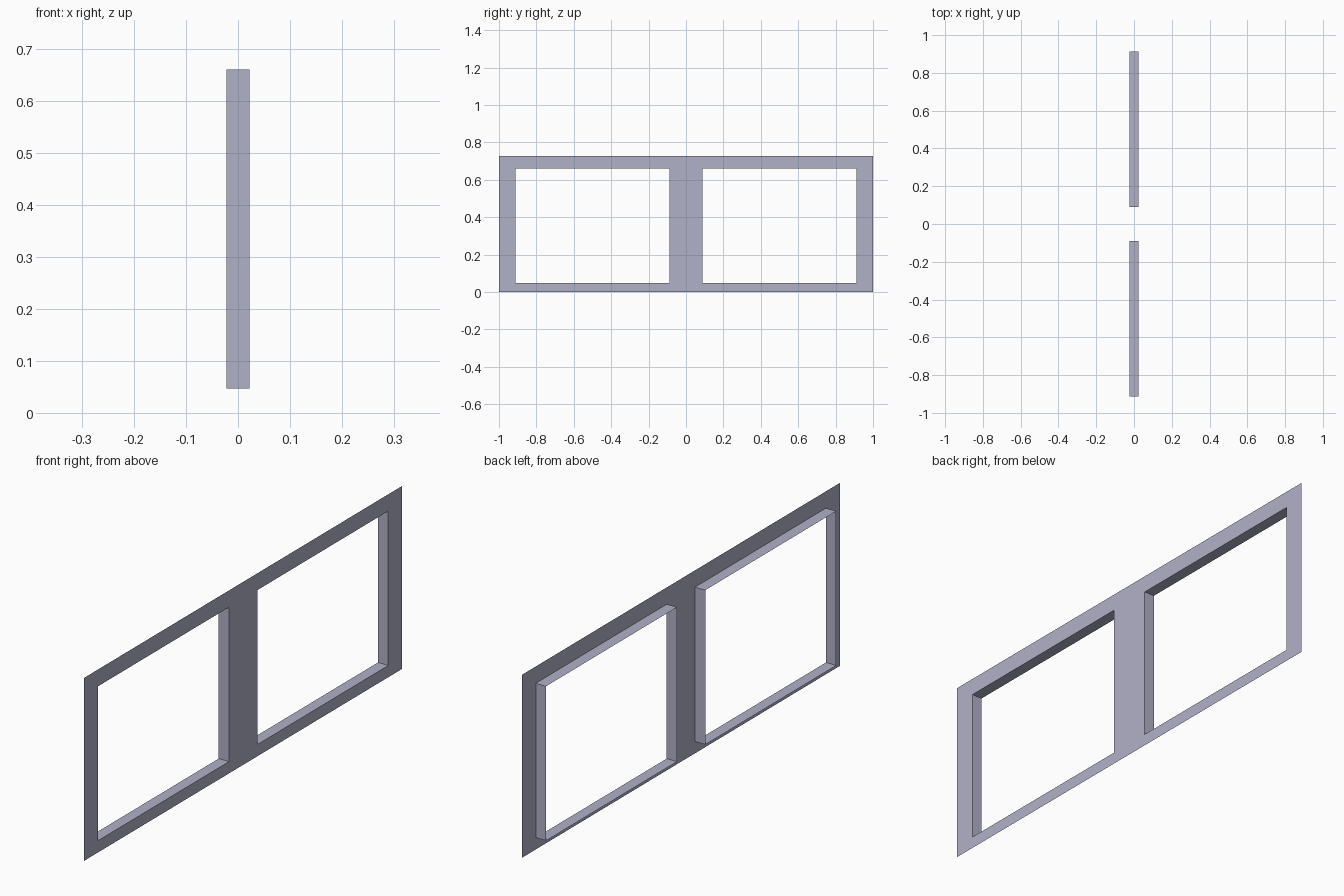
import bpy, bmesh

if "Cube" in bpy.data.objects:
    bpy.data.objects.remove(bpy.data.objects["Cube"])

# Main dimensions
DEPTH = 0.0225                   # half depth of the window linings
TOP = 0.728
Z0, Z1 = 0.047, 0.661            # opening sill and head
Y0, Y1 = 0.089, 0.912            # opening inner and outer side

grey = bpy.data.materials.new("pale blue grey")
grey.diffuse_color = (0.44, 0.44, 0.58, 1.0)
grey.use_nodes = True
grey.node_tree.nodes["Principled BSDF"].inputs["Base Color"].default_value = grey.diffuse_color


def make_object(name, bm):
    mesh = bpy.data.meshes.new(name)
    bm.to_mesh(mesh)
    bm.free()
    mesh.materials.append(grey)
    obj = bpy.data.objects.new(name, mesh)
    bpy.context.collection.objects.link(obj)
    return obj


# Face panel: a flat sheet on the +x side with two openings left out
bm = bmesh.new()
ys = [-1, -Y1, -Y0, Y0, Y1, 1]
zs = [0, Z0, Z1, TOP]
grid = [[bm.verts.new((DEPTH, y, z)) for z in zs] for y in ys]
for i in range(len(ys) - 1):
    for j in range(len(zs) - 1):
        if j == 1 and i in (1, 3):
            continue
        bm.faces.new((grid[i][j], grid[i + 1][j],
                      grid[i + 1][j + 1], grid[i][j + 1]))
# merge the coplanar cells into clean strips
bmesh.ops.dissolve_limit(bm, angle_limit=0.01, verts=bm.verts[:], edges=bm.edges[:])
make_object("face_panel", bm)


# Window linings: open sleeves running back from each opening
def lining(name, ya, yb):
    bm = bmesh.new()
    corners = [(ya, Z0), (yb, Z0), (yb, Z1), (ya, Z1)]
    front = [bm.verts.new((DEPTH, y, z)) for y, z in corners]
    back = [bm.verts.new((-DEPTH, y, z)) for y, z in corners]
    for i in range(4):
        k = (i + 1) % 4
        bm.faces.new((front[i], front[k], back[k], back[i]))
    make_object(name, bm)


lining("front_window_lining", -Y1, -Y0)
lining("back_window_lining", Y0, Y1)
